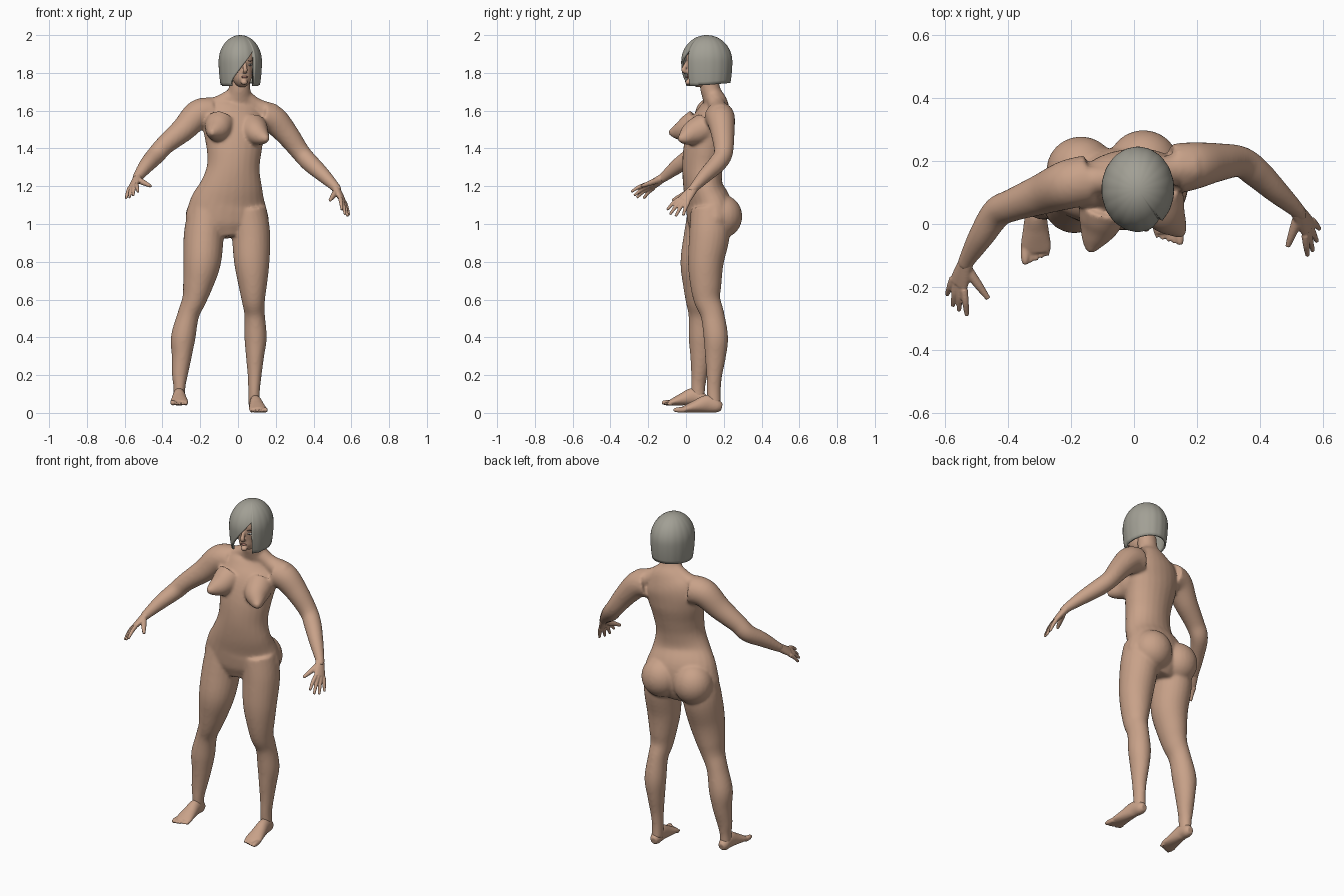
import bpy, bmesh, math
from mathutils import Vector, Matrix

default = bpy.data.objects.get("Cube")
if default:
    bpy.data.objects.remove(default)


def material(name, colour):
    mat = bpy.data.materials.new(name)
    mat.use_nodes = True
    mat.diffuse_color = (*colour, 1)
    bsdf = mat.node_tree.nodes["Principled BSDF"]
    bsdf.inputs["Base Color"].default_value = (*colour, 1)
    bsdf.inputs["Roughness"].default_value = 0.7
    return mat


skin = material("skin", (0.58, 0.36, 0.25))
grey = material("hair grey", (0.36, 0.35, 0.30))
white = material("eye white", (0.7, 0.68, 0.64))
dark = material("dark brown", (0.08, 0.06, 0.05))
rose = material("lip rose", (0.42, 0.2, 0.16))


def spline(points, steps=6):
    """Catmull-Rom through tuples of any length."""
    pts = [Vector(p) for p in points]
    out = []
    for i in range(len(pts) - 1):
        a, b, c, d = pts[max(i - 1, 0)], pts[i], pts[i + 1], pts[min(i + 2, len(pts) - 1)]
        for s in range(steps):
            t = s / steps
            out.append(b + (c - a) * (t / 2) + (a * 2 - b * 5 + c * 4 - d) * (t * t / 2)
                       + (b * 3 - a - c * 3 + d) * (t ** 3 / 2))
    return out + [pts[-1]]


def tube(bm, points, hint=(0, 0, 1), sides=24):
    """Elliptical loft through (x, y, z, radius[, second radius]) sections."""
    sections = spline(points)
    centres = [Vector(s[:3]) for s in sections]
    rings = []
    for i, s in enumerate(sections):
        along = (centres[min(i + 1, len(centres) - 1)] - centres[max(i - 1, 0)]).normalized()
        hint_v = Vector(hint)
        side = (hint_v - along * hint_v.dot(along)).normalized()
        up = along.cross(side)
        rings.append([bm.verts.new(centres[i] + side * s[3] * math.cos(a) + up * s[-1] * math.sin(a))
                      for a in (math.tau * k / sides for k in range(sides))])
    for lower, upper in zip(rings, rings[1:]):
        for k in range(sides):
            n = (k + 1) % sides
            bm.faces.new((lower[k], lower[n], upper[n], upper[k]))
    bm.faces.new(rings[0][::-1])
    bm.faces.new(rings[-1])


def ball(bm, centre, radii, yaw=0):
    m = Matrix.Translation(centre) @ Matrix.Rotation(yaw, 4, "Z") @ Matrix.Diagonal((*radii, 1))
    bmesh.ops.create_uvsphere(bm, u_segments=24, v_segments=16, radius=1, matrix=m)


def finish(bm, name, mat, voxel=None, smooth=0):
    bmesh.ops.recalc_face_normals(bm, faces=bm.faces)
    for f in bm.faces:
        f.smooth = True
    mesh = bpy.data.meshes.new(name)
    bm.to_mesh(mesh)
    bm.free()
    mesh.materials.append(mat)
    obj = bpy.data.objects.new(name, mesh)
    bpy.context.collection.objects.link(obj)
    if voxel:
        r = obj.modifiers.new("fuse", "REMESH")
        r.mode, r.voxel_size, r.use_smooth_shade = "VOXEL", voxel, True
    if smooth:
        s = obj.modifiers.new("soften", "SMOOTH")
        s.factor, s.iterations = 0.5, smooth
    return obj


# Torso and neck, slightly twisted
body = bmesh.new()
twist = (math.cos(0.17), math.sin(0.17), 0)
tube(body, [(-.055, .12, .93, .1, .08), (-.058, .125, 1, .215, .11), (-.053, .12, 1.1, .208, .118),
            (-.035, .09, 1.2, .168, .102), (-.025, .087, 1.3, .141, .106), (-.02, .1, 1.4, .148, .112),
            (-.02, .125, 1.5, .165, .11), (-.012, .15, 1.58, .165, .09), (0, .155, 1.64, .12, .065),
            (.005, .14, 1.68, .073, .055), (.008, .127, 1.72, .057, .052), (.01, .12, 1.79, .055, .052)], twist)

# Buttocks and shoulder slopes
ball(body, (.03, .19, 1.04), (.112, .108, .115))
ball(body, (-.168, .17, 1.04), (.11, .108, .115))
tube(body, [(.01, .14, 1.69, .045), (.09, .165, 1.625, .045), (.18, .18, 1.58, .06)])
tube(body, [(0, .14, 1.69, .045), (-.1, .14, 1.635, .045), (-.19, .13, 1.6, .06)])

# Bust
tube(body, [(.075, .1, 1.51, .08), (.1, .035, 1.48, .067), (.135, -.01, 1.457, .038), (.157, -.038, 1.45, .012)])
tube(body, [(-.095, .06, 1.53, .08), (-.11, 0, 1.5, .067), (-.13, -.055, 1.487, .038), (-.14, -.09, 1.485, .012)])

# Legs
tube(body, [(.05, .125, 1.08, .1, .1), (.068, .125, .95, .102, .108), (.073, .105, .8, .094, .095),
            (.078, .105, .68, .076, .083), (.081, .112, .6, .062, .071), (.088, .14, .52, .054, .063),
            (.093, .158, .4, .059, .065), (.09, .156, .3, .048, .056), (.088, .15, .2, .037, .042),
            (.085, .147, .12, .031, .037), (.085, .15, .04, .031, .035)], twist)
tube(body, [(-.16, .11, 1.08, .1, .1), (-.18, .105, .95, .106, .115), (-.19, .075, .8, .1, .105),
            (-.212, .07, .68, .08, .087), (-.232, .07, .6, .064, .073), (-.263, .077, .52, .057, .064),
            (-.29, .082, .4, .065, .068), (-.298, .08, .3, .053, .058), (-.308, .07, .2, .042, .043),
            (-.31, .065, .14, .032, .038), (-.312, .065, .08, .031, .035)], twist)

# Arms
tube(body, [(.13, .175, 1.57, .08), (.19, .185, 1.55, .075), (.26, .195, 1.475, .062), (.335, .198, 1.375, .05),
            (.385, .165, 1.32, .048), (.45, .105, 1.26, .039), (.515, .045, 1.195, .026), (.528, .025, 1.17, .025)])
tube(body, [(-.14, .14, 1.59, .08), (-.21, .125, 1.58, .078), (-.29, .095, 1.5, .065), (-.385, .06, 1.42, .052),
            (-.435, .035, 1.365, .049), (-.485, -.04, 1.31, .041), (-.53, -.115, 1.25, .027), (-.537, -.135, 1.237, .025)])
finish(body, "body", skin, 0.008, 8)


# Hands
def hand(name, wrist, knuckles, thumb, tips):
    bm = bmesh.new()
    wrist, knuckles, thumb = Vector(wrist), Vector(knuckles), Vector(thumb)
    tips = [Vector(t) for t in tips]
    across = (tips[-1] - tips[0]).normalized()
    middle = wrist.lerp(knuckles, 0.6)
    tube(bm, [(*wrist, .024, .022), (*middle, .032, .018), (*knuckles, .035, .014)], across)
    for i, tip in enumerate(tips):
        base = knuckles + across * 0.018 * (i - 1.5)
        bend = base.lerp(tip, 0.5) + Vector((0, 0, 0.006))
        tube(bm, [(*base, .012), (*bend, .0105), (*tip, .007)])
    root = wrist.lerp(knuckles, 0.25)
    tube(bm, [(*root, .018), (*root.lerp(thumb, 0.55), .014), (*thumb, .008)])
    finish(bm, name, skin, 0.004, 3)


hand("left_hand", (.515, .045, 1.195), (.553, -.012, 1.125), (.487, -.072, 1.125),
     [(.55, -.1, 1.075), (.567, -.085, 1.05), (.58, -.055, 1.04), (.588, -.015, 1.045)])
hand("right_hand", (-.53, -.115, 1.25), (-.556, -.19, 1.2), (-.462, -.237, 1.2),
     [(-.53, -.29, 1.17), (-.555, -.275, 1.15), (-.575, -.26, 1.14), (-.593, -.225, 1.135)])


# Feet
def foot(name, heel, ball_of_foot, inner):
    bm = bmesh.new()
    heel, front = Vector(heel), Vector(ball_of_foot)
    forward = front - heel
    across = Vector((-forward.y, forward.x, 0)).normalized() * inner
    # (fraction along, centre height, half width, half height)
    shape = [(-.02, .03, .018, .02), (.1, .036, .03, .035), (.35, .048, .033, .046),
             (.65, .034, .041, .033), (.9, .021, .048, .02), (1.02, .015, .045, .013)]
    tube(bm, [(*(heel + forward * t + Vector((0, 0, h))), w, v) for t, h, w, v in shape], across)
    for i in range(5):
        size = 0.014 if i == 0 else 0.0105 - 0.0006 * i
        start = front - forward * 0.06 + across * (0.034 - 0.0175 * i)
        tip = start + forward * (0.29 - 0.035 * i)
        lift = Vector((0, 0, size + 0.002))
        tube(bm, [(*(start + lift), size), (*(start.lerp(tip, 0.6) + lift), size), (*(tip + lift), size * 0.6)])
    finish(bm, name, skin, 0.005, 3)


foot("left_foot", (.085, .185, 0), (.108, -.022, 0), 1)
foot("right_foot", (-.312, .105, .038), (-.311, -.085, .038), -1)

# Head, modelled around its own pivot and turned a little to its left
turn = Matrix.Translation((.015, .1, 0)) @ Matrix.Rotation(0.2, 4, "Z")
head = bmesh.new()
tube(head, [(0, -.062, 1.735, .02, .022), (0, -.052, 1.752, .04, .048), (0, -.032, 1.79, .056, .069),
            (0, -.014, 1.845, .07, .09), (0, -.006, 1.89, .075, .095), (0, 0, 1.94, .066, .085),
            (0, .01, 1.975, .03, .04)], (1, 0, 0))
tube(head, [(0, -.098, 1.855, .009), (0, -.111, 1.828, .011), (0, -.114, 1.814, .013), (0, -.1, 1.802, .01)], (1, 0, 0))
ball(head, (0, -.092, 1.75), (.018, .014, .014))
finish(head, "head", skin, 0.005, 3).matrix_world = turn


# Face details
def detail(name, mat, centre, radii, yaw=0):
    bm = bmesh.new()
    ball(bm, centre, radii, yaw)
    finish(bm, name, mat).matrix_world = turn


for side, label in ((1, "left"), (-1, "right")):
    detail(label + "_eye", white, (side * .031, -.087, 1.843), (.013, .009, .006), side * 0.3)
    detail(label + "_iris", dark, (side * .031, -.094, 1.843), (.005, .004, .005))
    detail(label + "_eyebrow", dark, (side * .033, -.0905, 1.864), (.017, .006, .0025), side * 0.35)
detail("lips", rose, (0, -.099, 1.778), (.018, .006, .006))


# Bob haircut with a fringe swept over the right eye
def hem(x, y):
    if y > 0.06:
        return 1.735 + 0.08 * max(0, y - 0.1)
    if -0.04 < x < 0.088:
        return 1.755 + 0.165 * (x + 0.04) / 0.128
    return 1.73


def fullness(z):
    if z > 1.86:
        return max(0, 1 - ((z - 1.86) / 0.14) ** 2) ** 0.5
    return 1 - 0.1 * ((1.86 - z) / 0.13) ** 2


hair = bmesh.new()
columns, rows = 120, 24
crown = hair.verts.new((.015, .115, 2))
grid = []
for c in range(columns):
    a = math.tau * c / columns
    dx, dy = 0.115 * math.cos(a), 0.135 * math.sin(a)
    low = hem(.012 + dx, .11 + dy)
    strand = 1 + 0.008 * abs(math.sin(a * 9)) - 0.006
    column = []
    for r in range(1, rows + 1):
        z = 2 - (2 - low) * (r / rows) ** 1.7
        f = fullness(z) * strand
        column.append(hair.verts.new((.012 + dx * f, .11 + dy * f, z)))
    grid.append(column)
for c in range(columns):
    here, after = grid[c], grid[(c + 1) % columns]
    hair.faces.new((crown, here[0], after[0]))
    for r in range(rows - 1):
        hair.faces.new((here[r], here[r + 1], after[r + 1], after[r]))
hair_obj = finish(hair, "hair", grey)
shell = hair_obj.modifiers.new("thickness", "SOLIDIFY")
shell.thickness, shell.offset = 0.01, -1
